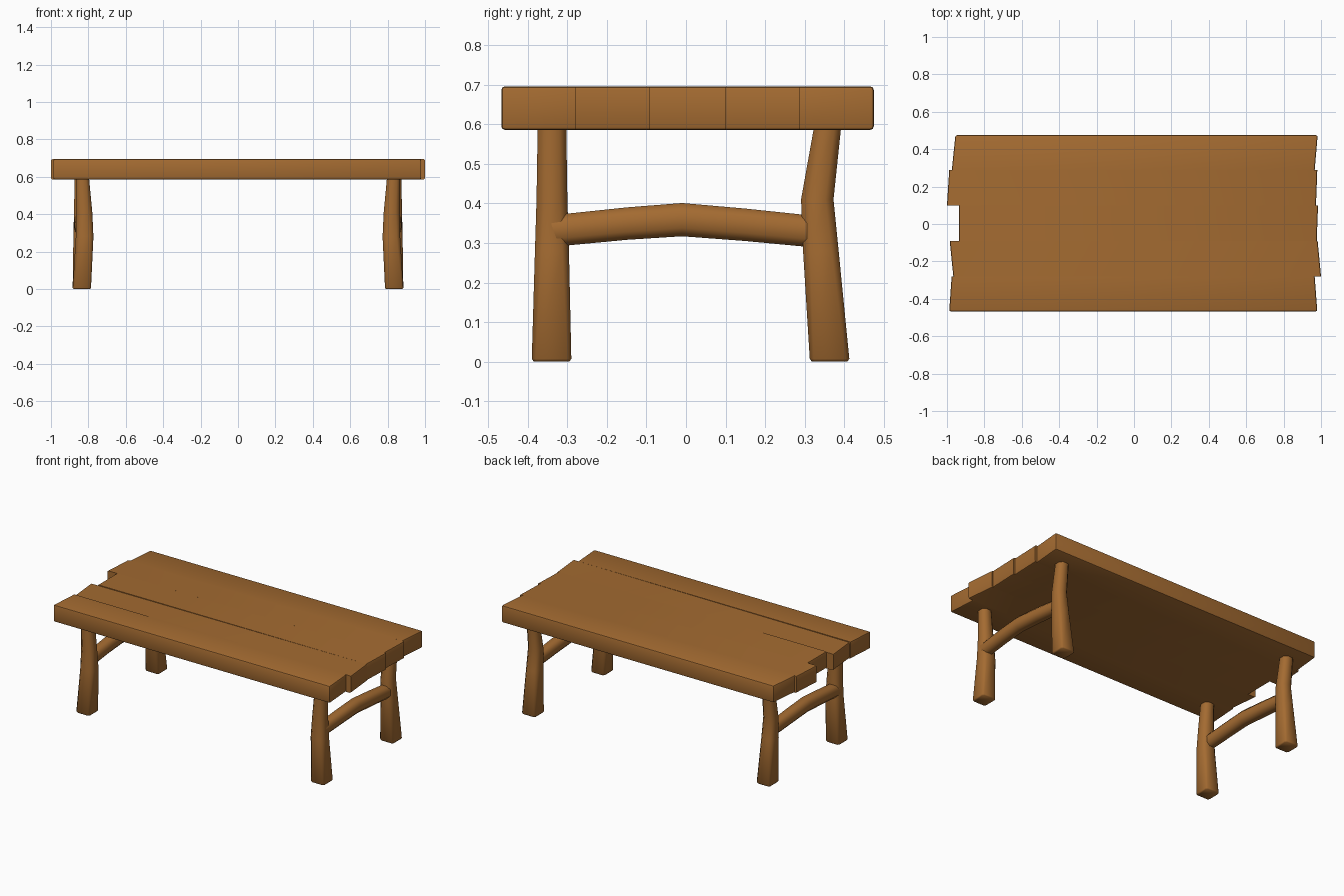
import bpy, bmesh, math
from mathutils import Vector

if "Cube" in bpy.data.objects:
    bpy.data.objects.remove(bpy.data.objects["Cube"])

wood = bpy.data.materials.new("brown wood")
wood.diffuse_color = (0.37, 0.147, 0.031, 1)
wood.use_nodes = True
wood.node_tree.nodes["Principled BSDF"].inputs["Base Color"].default_value = wood.diffuse_color


def finish(name, bm, angle):
    bmesh.ops.recalc_face_normals(bm, faces=bm.faces[:])
    me = bpy.data.meshes.new(name)
    bm.to_mesh(me)
    bm.free()
    ob = bpy.data.objects.new(name, me)
    bpy.context.collection.objects.link(ob)
    me.materials.append(wood)
    bpy.ops.object.select_all(action='DESELECT')
    ob.select_set(True)
    bpy.context.view_layer.objects.active = ob
    bpy.ops.object.shade_smooth_by_angle(angle=math.radians(angle))
    return ob


def plank(name, y0, y1, left, right, top_left=0.695):
    """Board with slanted ends; end edges and outer long edges are eased."""
    bm = bmesh.new()
    rings = []
    for z in (0.586, 0.696):
        zl = top_left if z > 0.6 else z
        rings.append([bm.verts.new(p) for p in (
            (left[0], y0, zl), (right[0], y0, z), (right[1], y1, z), (left[1], y1, zl))])
    bm.faces.new(rings[0])
    bm.faces.new(rings[1])
    for i in range(4):
        j = (i + 1) % 4
        bm.faces.new((rings[0][i], rings[0][j], rings[1][j], rings[1][i]))
    edges = []
    for e in bm.edges:
        a, b = (v.co for v in e.verts)
        inner = abs(a.y - b.y) < 1e-4 and abs(a.y) < 0.4
        if not inner:
            edges.append(e)
    bmesh.ops.bevel(bm, geom=edges, offset=0.009, segments=2, profile=0.5, affect='EDGES')
    return finish(name, bm, 40)


def limb(name, stations, along_y=False):
    """Loft chamfered squares: (centre, half width, half depth, chamfer share)."""
    bm = bmesh.new()
    rings = []
    for c, hu, hv, k in stations:
        q = 1 - k
        pts = [(1, -q), (1, q), (q, 1), (-q, 1), (-1, q), (-1, -q), (-q, -1), (q, -1)]
        ring = []
        for u, v in pts:
            off = Vector((u * hu, 0, v * hv)) if along_y else Vector((u * hu, v * hv, 0))
            ring.append(bm.verts.new(Vector(c) + off))
        rings.append(ring)
    for r, s in zip(rings, rings[1:]):
        for i in range(8):
            j = (i + 1) % 8
            bm.faces.new((r[i], r[j], s[j], s[i]))
    bm.faces.new(rings[0])
    bm.faces.new(rings[-1])
    return finish(name, bm, 60)


# Table top: five boards with staggered ends
plank("front_plank", -0.467, -0.28, (-0.988, -0.975), (0.98, 0.966))
plank("front_middle_plank", -0.28, -0.092, (-0.966, -0.985), (1.0, 0.982), 0.690)
plank("middle_plank", -0.092, 0.1, (-0.935, -0.935), (0.977, 0.984))
plank("back_middle_plank", 0.1, 0.288, (-1.0, -0.988), (0.973, 0.98))
plank("back_plank", 0.288, 0.475, (-0.974, -0.955), (0.966, 0.982))

# Crooked legs and arched stretchers, mirrored at both ends
for s, side in ((-1, "left"), (1, "right")):
    limb(side + "_front_leg", [
        ((s * 0.835, -0.340, 0.0), 0.044, 0.045, 0.2),
        ((s * 0.835, -0.340, 0.007), 0.049, 0.050, 0.2),
        ((s * 0.820, -0.339, 0.28), 0.047, 0.043, 0.4),
        ((s * 0.822, -0.339, 0.41), 0.043, 0.039, 0.5),
        ((s * 0.832, -0.339, 0.60), 0.035, 0.036, 0.5)])
    limb(side + "_back_leg", [
        ((s * 0.835, 0.363, 0.0), 0.044, 0.045, 0.2),
        ((s * 0.835, 0.363, 0.007), 0.049, 0.050, 0.2),
        ((s * 0.837, 0.341, 0.28), 0.043, 0.045, 0.4),
        ((s * 0.837, 0.332, 0.41), 0.040, 0.041, 0.5),
        ((s * 0.838, 0.359, 0.60), 0.035, 0.034, 0.5)])
    limb(side + "_stretcher", [
        ((s * 0.830, -0.34, 0.330), 0.036, 0.040, 0.5),
        ((s * 0.836, -0.15, 0.349), 0.038, 0.041, 0.5),
        ((s * 0.838, -0.01, 0.359), 0.038, 0.042, 0.5),
        ((s * 0.838, 0.15, 0.346), 0.038, 0.041, 0.5),
        ((s * 0.836, 0.33, 0.328), 0.035, 0.040, 0.5)], along_y=True)
